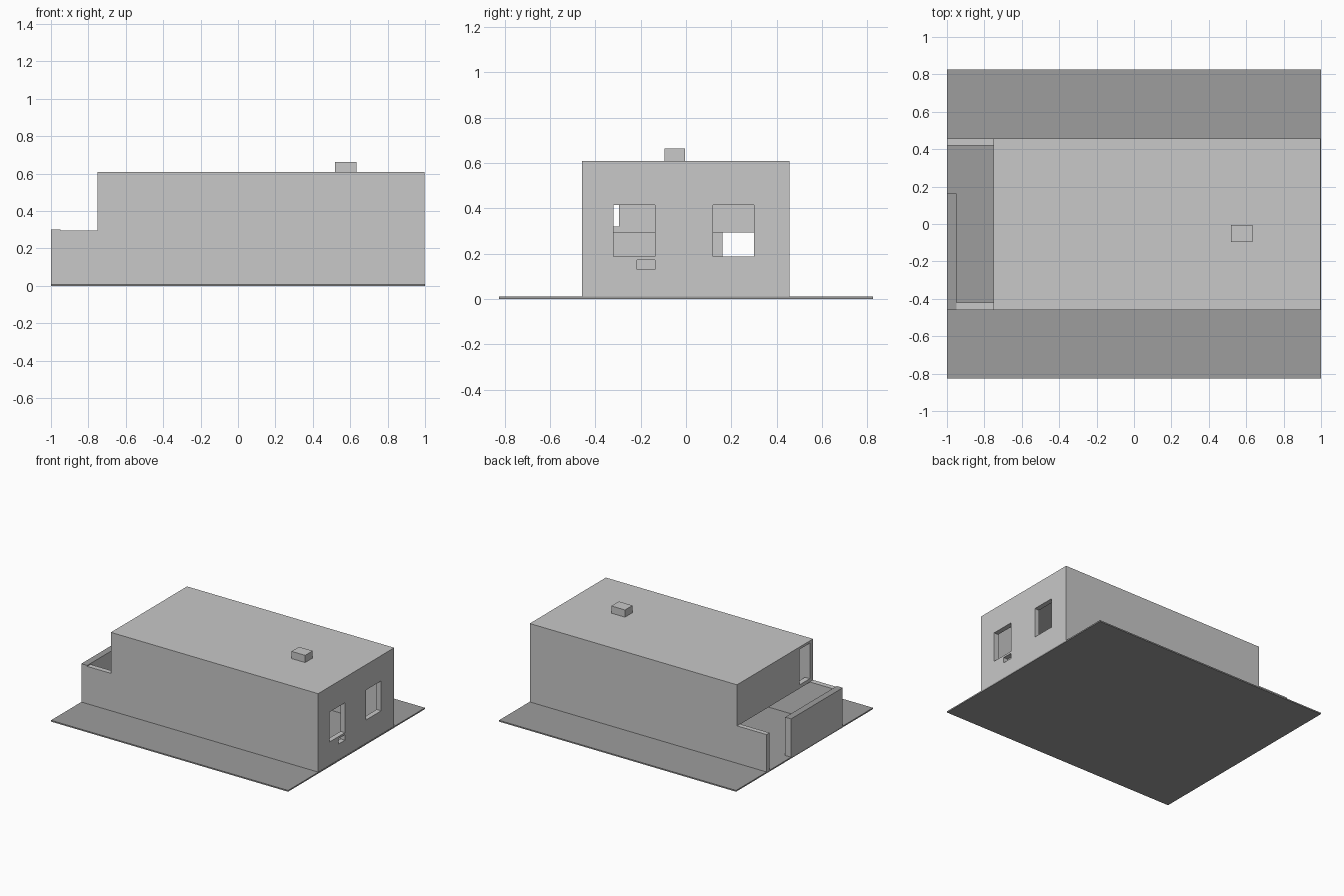
import bpy
import bmesh
from mathutils import Vector

cube = bpy.data.objects.get("Cube")
if cube:
    bpy.data.objects.remove(cube, do_unlink=True)


def material(name, value):
    mat = bpy.data.materials.new(name)
    mat.use_nodes = True
    colour = (value, value, value, 1)
    mat.diffuse_color = colour
    mat.node_tree.nodes["Principled BSDF"].inputs["Base Color"].default_value = colour
    return mat


light_grey = material("light grey", 0.58)
mid_grey = material("mid grey", 0.34)


def finish(name, bm, mat):
    bmesh.ops.recalc_face_normals(bm, faces=bm.faces)
    mesh = bpy.data.meshes.new(name)
    bm.to_mesh(mesh)
    bm.free()
    obj = bpy.data.objects.new(name, mesh)
    bpy.context.collection.objects.link(obj)
    mesh.materials.append(mat)
    return obj


def box(name, x, y, z, mat):
    """Box given by its (low, high) range on each axis."""
    bm = bmesh.new()
    bmesh.ops.create_cube(bm, size=1)
    for v in bm.verts:
        v.co = Vector([r[0] if c < 0 else r[1] for c, r in zip(v.co, (x, y, z))])
    return finish(name, bm, mat)


def extrude_profile(name, points, y, mat):
    """Side profile in x and z, extruded along y."""
    bm = bmesh.new()
    face = bm.faces.new([bm.verts.new((px, y[0], pz)) for px, pz in points])
    geom = bmesh.ops.extrude_face_region(bm, geom=[face])["geom"]
    moved = [g for g in geom if isinstance(g, bmesh.types.BMVert)]
    bmesh.ops.translate(bm, verts=moved, vec=(0, y[1] - y[0], 0))
    return finish(name, bm, mat)


def cut(obj, x, y, z):
    """Remove a box-shaped volume from an object."""
    cutter = box("cutter", x, y, z, light_grey)
    cutter.hide_render = True
    mod = obj.modifiers.new("cut", "BOOLEAN")
    mod.operation = "DIFFERENCE"
    mod.solver = "EXACT"
    mod.object = cutter
    bpy.context.view_layer.objects.active = obj
    bpy.ops.object.modifier_apply(modifier=mod.name)
    bpy.data.objects.remove(cutter, do_unlink=True)


# Ground plate
floor = 0.01
box("ground_plate", (-1, 1), (-0.825, 0.825), (0, floor), mid_grey)

# House shell with low courtyard walls
inside = (-0.42, 0.42)
shell = extrude_profile("house_shell", [
    (-1, floor), (0.998, floor), (0.998, 0.608), (-0.75, 0.608),
    (-0.75, 0.295), (-1, 0.295)], (-0.46, 0.457), light_grey)
cut(shell, (-0.71, 0.96), inside, (-1, 0.59))      # main room
cut(shell, (-2, -0.75), inside, (-1, 1))           # courtyard
cut(shell, (-0.8, -0.6), inside, (-1, 0.292))      # open ground floor
cut(shell, (-0.8, -0.6), (-0.42, -0.295), (0.32, 0.59))  # upper opening
cut(shell, (-2, -0.95), (-1, 0), (-1, 0.4))        # room for the screen wall

# Windows and slot in the end wall
for y in ((-0.32, -0.137), (0.12, 0.30)):
    cut(shell, (0.9, 1.1), y, (0.187, 0.415))
cut(shell, (0.9, 1.1), (-0.217, -0.137), (0.13, 0.172))

# Courtyard screen wall with a darker top
screen = box("courtyard_screen_wall", (-1, -0.95), (-0.46, 0.162), (floor, 0.302), light_grey)
screen.data.materials.append(mid_grey)
for face in screen.data.polygons:
    if face.normal.z > 0.5:
        face.material_index = 1

# Chimney
box("chimney", (0.518, 0.633), (-0.095, -0.005), (0.6, 0.663), light_grey)
